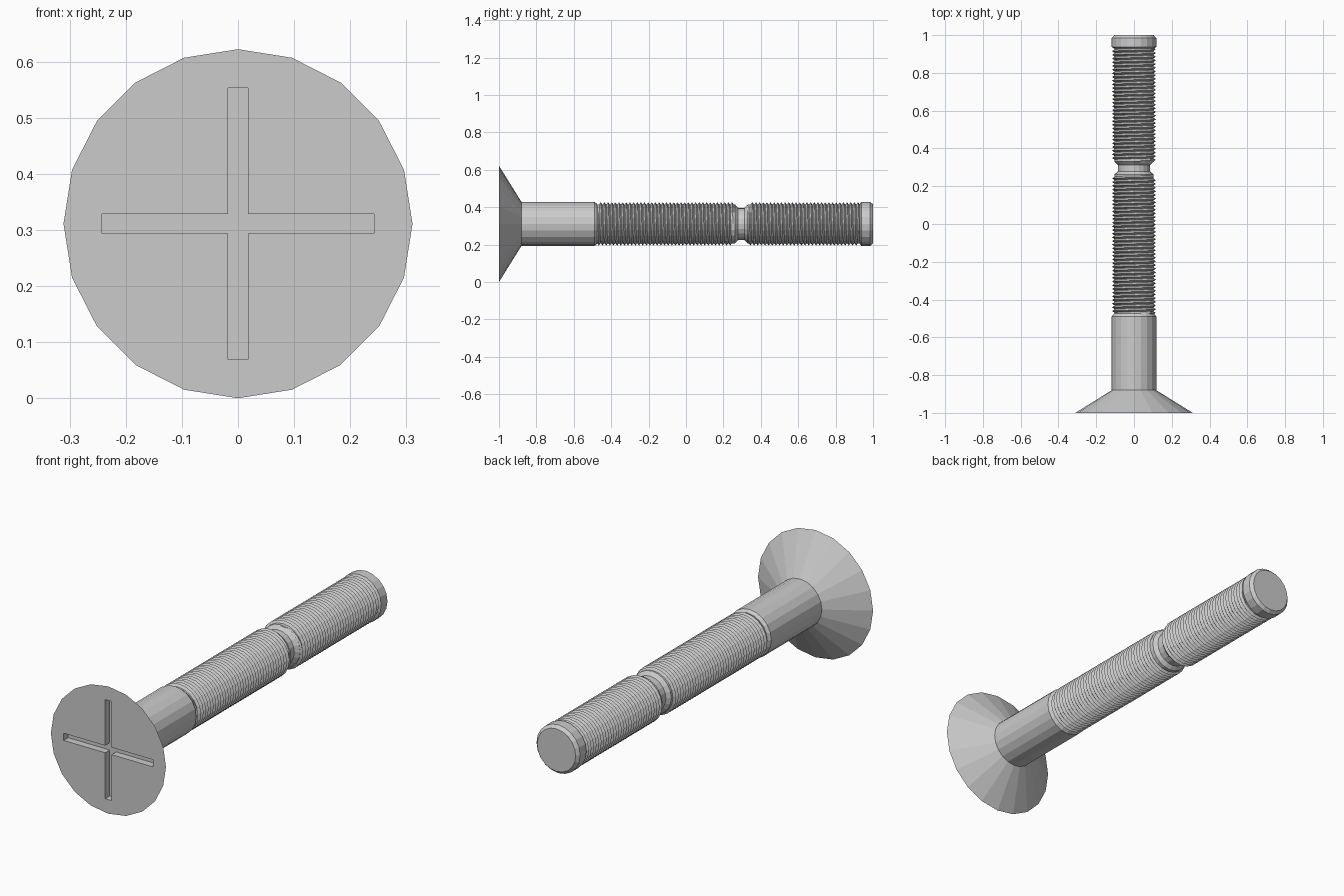
import bpy, bmesh, math

if "Cube" in bpy.data.objects:
    bpy.data.objects.remove(bpy.data.objects["Cube"])

CZ = 0.311      # height of the bolt axis
N = 20          # sides around the axis
PITCH = 0.0195
ROOT, CREST = 0.104, 0.116


def ring_point(r, y, i):
    a = 2 * math.pi * i / N
    return (r * math.sin(a), y, CZ + r * math.cos(a))


def make_object(name, verts, faces):
    me = bpy.data.meshes.new(name)
    me.from_pydata(verts, [], faces)
    bm = bmesh.new()
    bm.from_mesh(me)
    bmesh.ops.recalc_face_normals(bm, faces=bm.faces)
    bm.to_mesh(me)
    bm.free()
    ob = bpy.data.objects.new(name, me)
    bpy.context.collection.objects.link(ob)
    return ob


def lathe(name, profile):
    """Closed turned solid from (radius, y) pairs."""
    verts = [ring_point(r, y, i) for r, y in profile for i in range(N)]
    faces = [(k * N + i, k * N + (i + 1) % N, (k + 1) * N + (i + 1) % N, (k + 1) * N + i)
             for k in range(len(profile) - 1) for i in range(N)]
    faces += [tuple(range(N)), tuple(range(len(verts) - N, len(verts)))]
    return make_object(name, verts, faces)


def thread(name, y0, y1):
    """Helical V ridge that runs out into the core at both ends."""
    steps = int((y1 - y0 - PITCH) / PITCH * N)
    verts, faces = [], []
    for i in range(steps + 1):
        ramp = min(1, i / 6, (steps - i) / 6)
        y = y0 + PITCH * i / N
        crest = ROOT - 0.002 + (CREST - ROOT + 0.002) * ramp
        for r, dy in ((ROOT - 0.002, 0), (crest, 0.5), (ROOT - 0.002, 1)):
            verts.append(ring_point(r, y + dy * PITCH, i))
    for i in range(steps):
        a, b = 3 * i, 3 * i + 3
        faces += [(a, a + 1, b + 1, b), (a + 1, a + 2, b + 2, b + 1), (a + 2, a, b, b + 2)]
    faces += [(0, 1, 2), (3 * steps, 3 * steps + 1, 3 * steps + 2)]
    return make_object(name, verts, faces)


# Countersunk head
head = lathe("countersunk_head", [(0.311, -1.0), (0.118, -0.88)])

# Cross-shaped drive slot cut into the head
w, l = 0.0175, 0.242
cross = [(w, w), (w, l), (-w, l), (-w, w), (-l, w), (-l, -w),
         (-w, -w), (-w, -l), (w, -l), (w, -w), (l, -w), (l, w)]
n = len(cross)
verts = [(x, y, CZ + z) for y in (-1.05, -0.965) for x, z in cross]
faces = [(i, (i + 1) % n, n + (i + 1) % n, n + i) for i in range(n)]
faces += [tuple(range(n)), tuple(range(n, 2 * n))]
cutter = make_object("slot_cutter", verts, faces)
mod = head.modifiers.new("slot", 'BOOLEAN')
mod.operation, mod.solver, mod.object = 'DIFFERENCE', 'EXACT', cutter
bpy.context.view_layer.objects.active = head
bpy.ops.object.modifier_apply(modifier=mod.name)
bpy.data.objects.remove(cutter)

# Plain shank, grooved core and end cap
lathe("shank", [(0.118, -0.88), (0.118, -0.49), (0.107, -0.475)])
lathe("grooved_core", [(ROOT, -0.48), (ROOT, 0.262), (0.086, 0.278),
                       (0.086, 0.312), (ROOT, 0.33), (ROOT, 0.94)])
lathe("end_cap", [(0.107, 0.93), (0.118, 0.937), (0.118, 0.985), (0.104, 1.0)])

# Screw threads on both sides of the groove
thread("main_thread", -0.485, 0.262)
thread("tip_thread", 0.325, 0.94)
